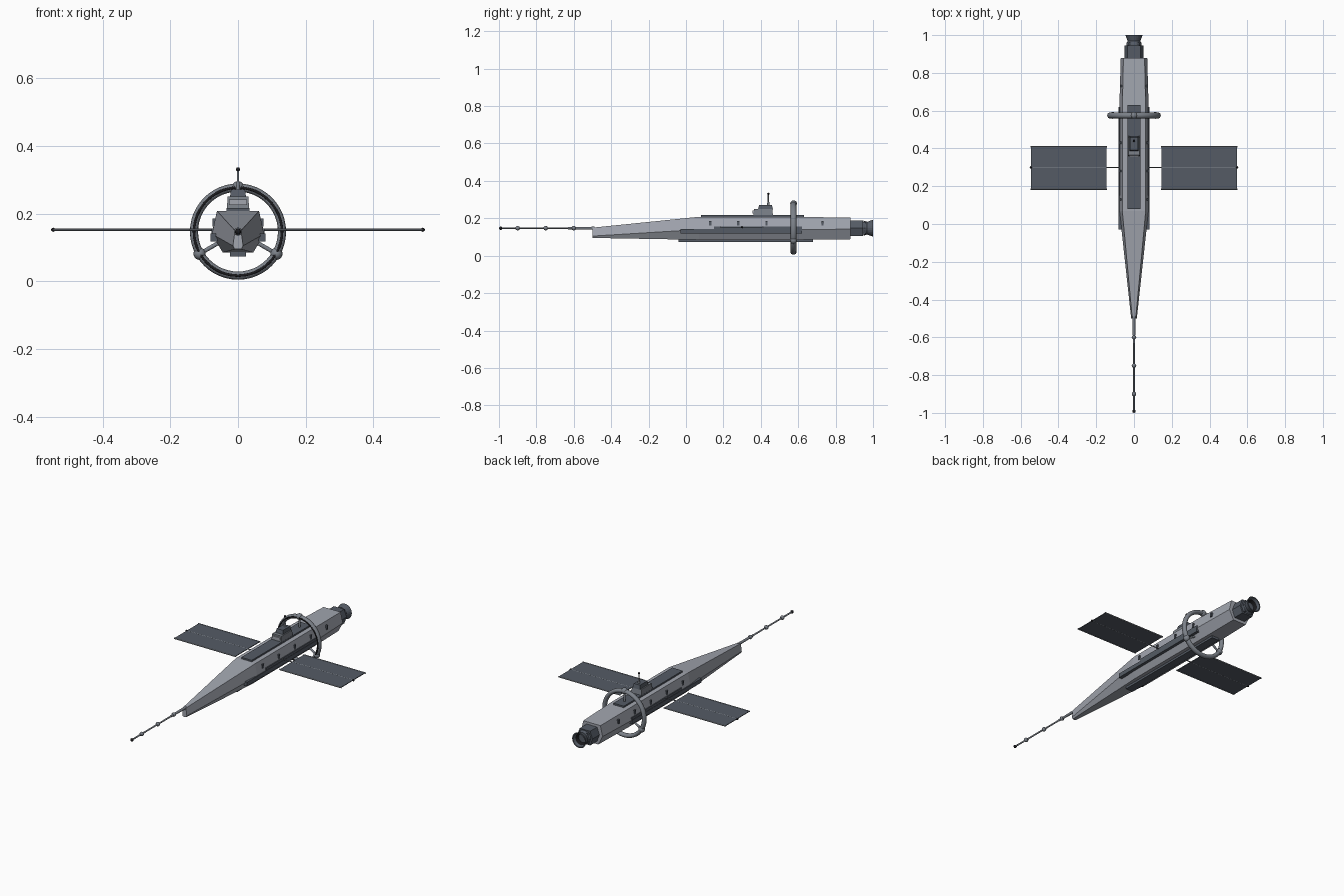
import bpy, bmesh, math
from mathutils import Vector

if "Cube" in bpy.data.objects:
    bpy.data.objects.remove(bpy.data.objects["Cube"])


def material(name, rgb):
    m = bpy.data.materials.new(name)
    m.diffuse_color = (*rgb, 1)
    m.use_nodes = True
    m.node_tree.nodes["Principled BSDF"].inputs["Base Color"].default_value = m.diffuse_color
    return m


LIGHT = material("hull_grey", (0.36, 0.38, 0.43))
MID = material("frame_grey", (0.2, 0.22, 0.25))
DARK = material("dark_grey", (0.09, 0.105, 0.13))
BLACK = material("black", (0.01, 0.01, 0.012))
CZ = 0.147  # height of the long axis


def make(name, bm, mat, smooth=False):
    bmesh.ops.recalc_face_normals(bm, faces=bm.faces)
    me = bpy.data.meshes.new(name)
    bm.to_mesh(me)
    bm.free()
    for p in me.polygons:
        p.use_smooth = smooth
    me.materials.append(mat)
    ob = bpy.data.objects.new(name, me)
    bpy.context.collection.objects.link(ob)
    return ob


def loft(name, rings, mat, caps=True, smooth=False):
    bm = bmesh.new()
    loops = [[bm.verts.new(p) for p in r] for r in rings]
    n = len(loops[0])
    for a, b in zip(loops, loops[1:]):
        for i in range(n):
            j = (i + 1) % n
            bm.faces.new((a[i], a[j], b[j], b[i]))
    if caps:
        bm.faces.new(loops[0])
        bm.faces.new(loops[-1])
    return make(name, bm, mat, smooth)


def hex_ring(y, tw, tz, mw, mz, bw, bz):
    half = [(tw, tz), (mw, mz), (bw, bz)]
    pts = half + [(-x, z) for x, z in reversed(half)]
    return [(x, y, z) for x, z in pts]


def circle(y, r, n=24):
    return [(r * math.cos(math.tau * i / n), y, CZ + r * math.sin(math.tau * i / n)) for i in range(n)]


def box(name, x, y, z, mat, taper=1.0):
    # x, y, z are (min, max) ranges; taper shrinks the top
    cx, cy = sum(x) / 2, sum(y) / 2
    rings = []
    for zz, k in ((z[0], 1), (z[1], taper)):
        rings.append([(cx + (a - cx) * k, cy + (b - cy) * k, zz)
                      for a, b in ((x[0], y[0]), (x[1], y[0]), (x[1], y[1]), (x[0], y[1]))])
    return loft(name, rings, mat)


def rod(name, a, b, r1, mat, r2=None, n=12):
    a, b = Vector(a), Vector(b)
    bm = bmesh.new()
    bmesh.ops.create_cone(bm, cap_ends=True, segments=n, radius1=r1,
                          radius2=r1 if r2 is None else r2, depth=(b - a).length)
    ob = make(name, bm, mat)
    ob.location = (a + b) / 2
    ob.rotation_euler = (b - a).to_track_quat('Z', 'Y').to_euler()
    return ob


def ball(name, p, r, mat):
    bm = bmesh.new()
    bmesh.ops.create_uvsphere(bm, u_segments=16, v_segments=10, radius=r)
    ob = make(name, bm, mat, True)
    ob.location = p
    return ob


def torus(name, y, major, minor, mat, depth=1.0):
    bm = bmesh.new()
    n, m = 48, 12
    v = []
    for i in range(n):
        a = math.tau * i / n
        row = []
        for j in range(m):
            b = math.tau * j / m
            r = major + minor * math.cos(b)
            row.append(bm.verts.new((r * math.cos(a), y + depth * minor * math.sin(b), CZ + r * math.sin(a))))
        v.append(row)
    for i in range(n):
        for j in range(m):
            k, l = (i + 1) % n, (j + 1) % m
            bm.faces.new((v[i][j], v[k][j], v[k][l], v[i][l]))
    return make(name, bm, mat, True)


# Hull
loft("hull", [hex_ring(-0.50, 0.009, 0.150, 0.015, 0.105, 0.010, 0.095),
              hex_ring(0.07, 0.062, 0.208, 0.077, 0.140, 0.045, 0.085),
              hex_ring(0.60, 0.062, 0.208, 0.078, 0.140, 0.045, 0.085),
              hex_ring(0.88, 0.056, 0.203, 0.070, 0.142, 0.042, 0.088)], LIGHT)

# Spine, keel and bridge
box("spine_plate", (-0.034, 0.034), (0.08, 0.63), (0.200, 0.217), DARK)
box("keel_plate", (-0.024, 0.024), (-0.04, 0.68), (0.073, 0.095), DARK)
box("bridge_base", (-0.033, 0.033), (0.36, 0.465), (0.215, 0.250), MID, 0.92)
box("bridge_window", (-0.026, 0.026), (0.355, 0.37), (0.226, 0.242), LIGHT)
box("bridge_roof", (-0.024, 0.024), (0.385, 0.465), (0.248, 0.272), DARK, 0.85)
rod("antenna_base", (0, 0.44, 0.27), (0, 0.44, 0.295), 0.007, MID, 0.004)
rod("antenna_mast", (0, 0.44, 0.29), (0, 0.44, 0.33), 0.003, MID)
ball("antenna_tip", (0, 0.44, 0.331), 0.006, BLACK)

# Side strips, vents, solar wings
for s, side in ((1, "right"), (-1, "left")):
    def xr(a, b):
        return tuple(sorted((s * a, s * b)))
    box(f"side_strip_{side}", xr(0.06, 0.081), (-0.03, 0.62), (0.118, 0.142), DARK)
    box(f"upper_strip_{side}", xr(0.06, 0.079), (0.15, 0.62), (0.142, 0.156), DARK)
    for i in range(5):
        y = 0.13 + 0.15 * i
        box(f"vent_{side}_{i}", xr(0.055, 0.075), (y - 0.006, y + 0.006), (0.162, 0.186), DARK)
    box(f"solar_panel_{side}", xr(0.145, 0.545), (0.185, 0.41), (0.1505, 0.1545), DARK)
    for y, e in ((0.185, "front"), (0.41, "rear")):
        rod(f"panel_rail_{e}_{side}", (s * 0.143, y, 0.1525), (s * 0.547, y, 0.1525), 0.004, MID, n=8)
    rod(f"panel_boom_{side}", (s * 0.06, 0.30, 0.1525), (s * 0.545, 0.30, 0.1525), 0.003, MID, n=8)
    ball(f"panel_tip_{side}", (s * 0.546, 0.30, 0.1525), 0.006, BLACK)

# Ring with three spokes and pods
RY = 0.575
torus("ring", RY, 0.130, 0.012, MID, 1.25)
torus("ring_groove", RY - 0.013, 0.130, 0.004, BLACK)
for i, deg in enumerate((90, 210, 330)):
    c, q = math.cos(math.radians(deg)), math.sin(math.radians(deg))
    rod(f"ring_spoke_{i}", (c * 0.05, RY, CZ + q * 0.05), (c * 0.13, RY, CZ + q * 0.13), 0.006, MID)
    ball(f"ring_pod_{i}", (c * 0.131, RY, CZ + q * 0.131), 0.018, MID)

# Engine collar and flared nozzle
loft("engine_collar", [hex_ring(y, 0.034 * k, CZ + 0.042 * k, 0.05 * k, CZ, 0.034 * k, CZ - 0.042 * k)
                       for y, k in ((0.87, 1), (0.945, 1), (0.945, 0.8), (0.96, 0.8))], DARK)
loft("nozzle", [circle(0.95, 0.040), circle(0.968, 0.034), circle(1.0, 0.045),
                circle(1.0, 0.039), circle(0.965, 0.026)], DARK)
loft("nozzle_inside", [circle(0.966, 0.026), circle(0.998, 0.0385)], BLACK, caps=False)

# Nose probe
rod("probe_root", (0, -0.49, CZ), (0, -0.63, CZ), 0.008, MID, 0.006)
rod("probe_mast", (0, -0.62, CZ), (0, -0.985, CZ), 0.0045, MID)
for i, y in enumerate((-0.60, -0.75, -0.90)):
    ball(f"probe_joint_{i}", (0, y, CZ), 0.012, MID)
ball("probe_tip", (0, -0.991, CZ), 0.009, BLACK)
